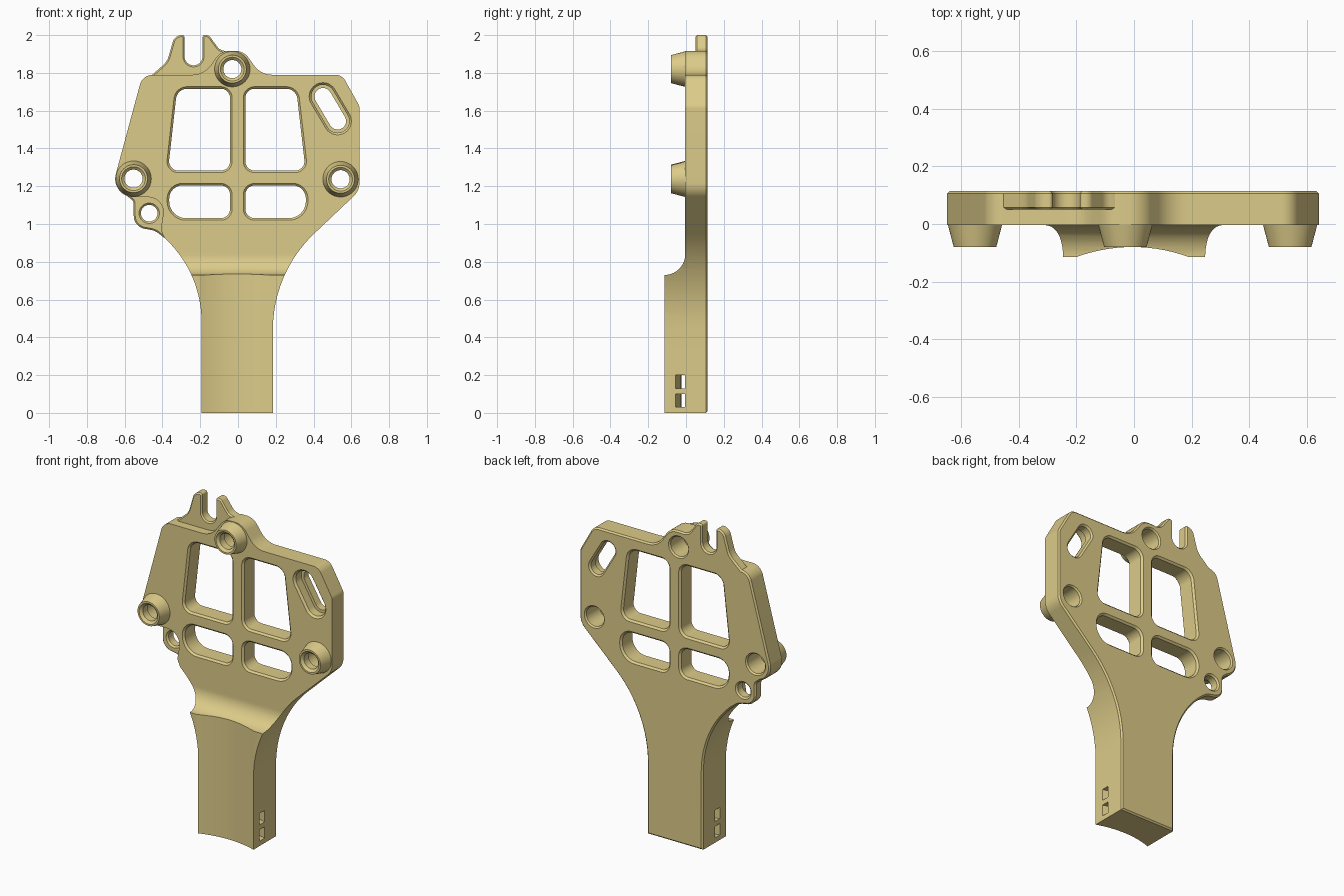
import bpy, bmesh, math
from mathutils import Vector

if "Cube" in bpy.data.objects:
    bpy.data.objects.remove(bpy.data.objects["Cube"])

FRONT, BACK = -0.004, 0.115


def rounded(points, seg=12):
    """Polygon of (a, b[, radius]) corners with true arc fillets."""
    out, n = [], len(points)
    for i, pt in enumerate(points):
        p = Vector(pt[:2])
        r = pt[2] if len(pt) > 2 else 0
        if r == 0:
            out.append(p)
            continue
        u = (Vector(points[i - 1][:2]) - p).normalized()
        v = (Vector(points[(i + 1) % n][:2]) - p).normalized()
        half = u.angle(v) / 2
        d = r / math.tan(half)
        c = p + (u + v).normalized() * (r / math.sin(half))
        a, b = p + u * d - c, p + v * d - c
        out += [c + a.lerp(b, k / seg).normalized() * r for k in range(seg + 1)]
    return out


def capsule(p, q, r, seg=24):
    """Stadium outline; a circle when p equals q."""
    p, q = Vector(p), Vector(q)
    start = math.atan2(q.y - p.y, q.x - p.x) - math.pi / 2
    out = []
    for c, s in ((q, start), (p, start + math.pi)):
        last = seg if p == q else seg + 1
        out += [c + Vector((math.cos(s + math.pi * k / seg), math.sin(s + math.pi * k / seg))) * r
                for k in range(last)]
    return out


def offset(poly, d):
    """Move a counter-clockwise outline outwards by d."""
    out, n = [], len(poly)
    for i, p in enumerate(poly):
        e, f = (p - poly[i - 1]).normalized(), (poly[(i + 1) % n] - p).normalized()
        a, b = Vector((e.y, -e.x)), Vector((f.y, -f.x))
        out.append(p + (a + b) * (d / (1 + a.dot(b))))
    return out


AXES = {'x': lambda p, t: (t, p.x, p.y),
        'y': lambda p, t: (p.x, t, p.y),
        'z': lambda p, t: (p.x, p.y, t)}


def loft(name, poly, stations, axis='y'):
    """Sweep an outline along an axis through (position, offset) stations."""
    bm = bmesh.new()
    rings = [[bm.verts.new(AXES[axis](p, t)) for p in (offset(poly, d) if d else poly)]
             for t, d in stations]
    n = len(poly)
    for r, s in zip(rings, rings[1:]):
        for i in range(n):
            bm.faces.new((r[i], r[(i + 1) % n], s[(i + 1) % n], s[i]))
    bm.faces.new(rings[0][::-1])
    bm.faces.new(rings[-1])
    bmesh.ops.recalc_face_normals(bm, faces=bm.faces)
    me = bpy.data.meshes.new(name)
    bm.to_mesh(me)
    bm.free()
    ob = bpy.data.objects.new(name, me)
    bpy.context.collection.objects.link(ob)
    return ob


def combine(body, other, op):
    """Apply a boolean and remove the helper."""
    mod = body.modifiers.new(other.name, 'BOOLEAN')
    mod.operation, mod.solver, mod.object = op, 'EXACT', other
    dg = bpy.context.evaluated_depsgraph_get()
    me = bpy.data.meshes.new_from_object(body.evaluated_get(dg))
    body.modifiers.clear()
    body.data = me
    bpy.data.objects.remove(other)


# Whole silhouette: grip flaring into the plate
outline = rounded([
    (-.193, 0), (.184, 0), (.185, .742, .7), (.643, 1.176, .097), (.643, 1.625, .05),
    (.55, 1.79, .06), (.12, 1.79, .12), (.03, 1.917, .09), (-.09, 1.917, .09),
    (-.18, 1.79, .12), (-.505, 1.79, .07), (-.68, 1.142, .097), (-.38, 1.142, .08),
    (-.41, .97, .05), (-.39, .927), (-.193, .742, .6)])
body = loft("mounting_bracket", outline, [(-.115, 0), (.106, 0), (BACK, -.009)])

# Thin the plate above the grip, with a curved shoulder
shoulder = rounded([(-.3, .73), (FRONT, .73, .11), (FRONT, 2.2), (-.3, 2.2)])
combine(body, loft("plate_cutter", shoulder, [(-1, 0), (1, 0)], 'x'), 'DIFFERENCE')

# Hollow face of the grip
hub = Vector((-.005, -.643))
combine(body, loft("scoop_cutter", capsule(hub, hub, .563, 64), [(-.1, 0), (1, 0)], 'z'), 'DIFFERENCE')

# Curved strap tunnels through the grip
angles = [math.radians(90 + a) for a in range(-22, 23, 2)]
arc = lambda r, ang: [hub + Vector((math.cos(a), math.sin(a))) * r for a in ang]
tunnel = arc(.666, angles) + arc(.618, angles[::-1])
for z in (.03, .13):
    combine(body, loft("strap_cutter", tunnel, [(z, 0), (z + .07, 0)], 'z'), 'DIFFERENCE')

# Tapered standoffs
bosses = [(-.553, 1.24), (.543, 1.237), (-.03, 1.82)]
for c in bosses:
    combine(body, loft("standoff", capsule(c, c, .094),
                       [(-.08, -.02), (FRONT, 0), (.05, 0)]), 'UNION')

# Thin forked lug on top and thin side tab
fork = rounded([
    (-.46, 1.75), (-.02, 1.75), (-.02, 1.9), (-.1, 1.925, .05), (-.155, 2, .03),
    (-.188, 2, .012), (-.188, 1.84, .047), (-.283, 1.84, .047), (-.283, 2, .012),
    (-.335, 2, .05), (-.375, 1.86, .1), (-.46, 1.785)])
tab = rounded([(-.375, .915), (-.3, 1.0), (-.36, 1.2), (-.59, 1.2), (-.595, 1.155),
               (-.552, 1.12, .03), (-.552, .985, .07), (-.44, .965, .1)])
for name, poly in (("forked_lug", fork), ("side_tab", tab)):
    combine(body, loft(name, poly, [(.05, -.008), (.058, 0), (.106, 0), (BACK, -.009)]), 'UNION')

# Four chamfered windows
windows = [
    [(-.383, 1.272, .06), (-.031, 1.272, .06), (-.031, 1.727, .06), (-.332, 1.727, .07)],
    [(.028, 1.272, .06), (.37, 1.272, .06), (.318, 1.727, .07), (.028, 1.727, .06)],
    [(-.375, 1.02, .1), (-.031, 1.02, .06), (-.031, 1.215, .06), (-.375, 1.215, .08)],
    [(.028, 1.02, .06), (.37, 1.02, .1), (.37, 1.215, .08), (.028, 1.215, .06)]]
for w in windows:
    combine(body, loft("window_cutter", rounded(w),
                       [(-.1, 0), (FRONT, 0), (.007, -.011), (.104, -.011), (BACK, 0), (.2, 0)]),
            'DIFFERENCE')

# Stepped standoff bores
for c in bosses:
    combine(body, loft("bore_cutter", capsule(c, c, .048),
                       [(-.1, .015), (-.08, .015), (-.066, 0), (-.02, 0), (-.0199, .012),
                        (.106, .012), (BACK, .02), (.2, .02)]), 'DIFFERENCE')

# Tab hole and counterbored slanted slot
c = (-.47, 1.057)
combine(body, loft("tab_hole_cutter", capsule(c, c, .044),
                   [(0, .01), (.05, .01), (.06, 0), (.106, 0), (BACK, .01), (.2, .01)]), 'DIFFERENCE')
combine(body, loft("slot_cutter", capsule((.45, 1.675), (.527, 1.545), .045),
                   [(-.1, .028), (FRONT, .028), (.008, .017), (.06, .017), (.0601, 0),
                    (.106, 0), (BACK, .01), (.2, .01)]), 'DIFFERENCE')

# Finish
mat = bpy.data.materials.new("tan_plastic")
mat.diffuse_color = (.72, .6, .25, 1)
mat.use_nodes = True
mat.node_tree.nodes["Principled BSDF"].inputs["Base Color"].default_value = mat.diffuse_color
body.data.materials.clear()
body.data.materials.append(mat)
for p in body.data.polygons:
    p.material_index = 0
bpy.ops.object.select_all(action='DESELECT')
body.select_set(True)
bpy.context.view_layer.objects.active = body
bpy.ops.object.shade_smooth_by_angle(angle=math.radians(30))
